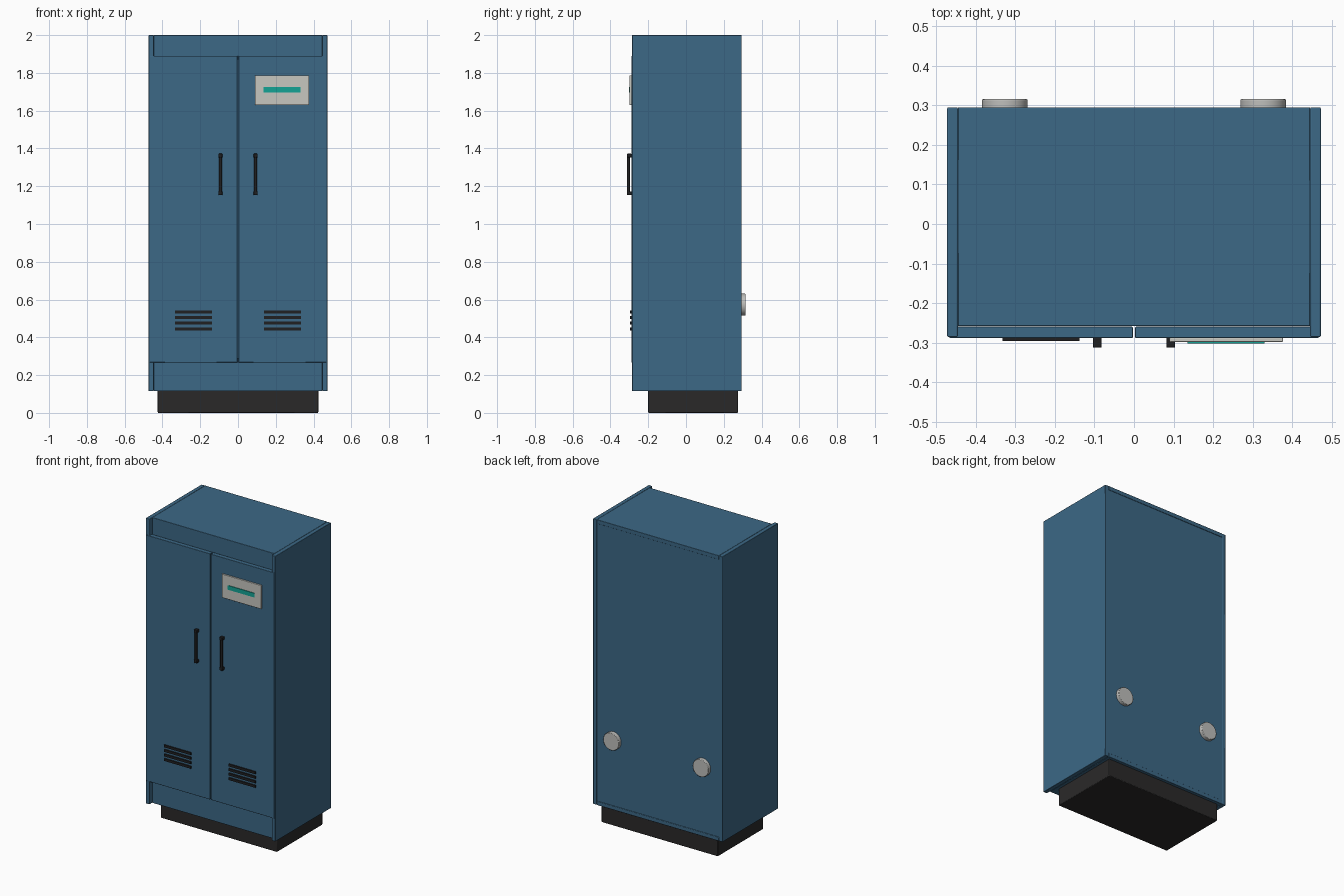
import bpy
import math

if "Cube" in bpy.data.objects:
    bpy.data.objects.remove(bpy.data.objects["Cube"], do_unlink=True)


def material(name, r, g, b):
    m = bpy.data.materials.new(name)
    m.use_nodes = True
    m.diffuse_color = (r, g, b, 1)
    bsdf = next(n for n in m.node_tree.nodes if n.type == 'BSDF_PRINCIPLED')
    bsdf.inputs["Base Color"].default_value = (r, g, b, 1)
    return m


BLUE = material("cabinet blue", 0.045, 0.138, 0.238)
BLACK = material("plinth black", 0.023, 0.022, 0.022)
DARK = material("handle black", 0.014, 0.014, 0.015)
PALE = material("panel grey", 0.57, 0.57, 0.53)
METAL = material("port grey", 0.52, 0.52, 0.50)
TEAL = material("display teal", 0.007, 0.37, 0.30)


def finish(obj, name, mat, bevel):
    obj.name = name
    obj.data.materials.append(mat)
    if bevel:
        mod = obj.modifiers.new("edge", 'BEVEL')
        mod.width = bevel
        mod.segments = 2
        bpy.ops.object.shade_smooth_by_angle(angle=math.radians(40))
    return obj


def box(name, mat, x, y, z, bevel=0.0):
    """Box from (min, max) ranges on each axis."""
    mid = [sum(r) / 2 for r in (x, y, z)]
    bpy.ops.mesh.primitive_cube_add(size=1, location=mid)
    obj = bpy.context.object
    obj.scale = [r[1] - r[0] for r in (x, y, z)]
    bpy.ops.object.transform_apply(location=False, rotation=False, scale=True)
    return finish(obj, name, mat, bevel)


def cylinder(name, mat, radius, depth, loc, rot=(0, 0, 0), bevel=0.0, sides=32):
    bpy.ops.mesh.primitive_cylinder_add(vertices=sides, radius=radius,
                                        depth=depth, location=loc, rotation=rot)
    obj = finish(bpy.context.object, name, mat, bevel)
    bpy.ops.object.shade_smooth_by_angle(angle=math.radians(40))
    return obj


def span(a, b, side):
    """Mirror an x range to the given side."""
    return (a, b) if side > 0 else (-b, -a)


# Carcass
INNER = (-0.446, 0.446)
BOTTOM, TOP = 0.115, 2.0
FRONT, BACK = -0.258, 0.295
box("plinth", BLACK, (-0.425, 0.425), (-0.2, 0.275), (0, 0.13), 0.004)
box("top_panel", BLUE, INNER, (FRONT, BACK), (TOP - 0.026, TOP), 0.002)
box("bottom_panel", BLUE, INNER, (FRONT, BACK), (BOTTOM, BOTTOM + 0.026), 0.002)
box("back_panel", BLUE, INNER, (0.27, BACK - 0.003), (BOTTOM + 0.026, TOP - 0.026))
box("header_panel", BLUE, INNER, (FRONT, FRONT + 0.025), (1.87, TOP), 0.002)
box("kick_panel", BLUE, INNER, (FRONT, FRONT + 0.025), (BOTTOM, 0.29), 0.002)

for side, label in ((1, "left"), (-1, "right")):
    box(label + "_side_panel", BLUE, span(0.446, 0.473, side),
        (-0.286, BACK), (BOTTOM, TOP), 0.003)
    box(label + "_door", BLUE, span(0.003, 0.467, side),
        (-0.289, -0.26), (0.267, 1.89), 0.002)

    # Door handle
    hx = 0.093 * side
    cylinder(label + "_handle_bar", DARK, 0.008, 0.2, (hx, -0.305, 1.2625), sides=16)
    for end, hz in (("lower", 1.163), ("upper", 1.362)):
        box(f"{label}_handle_{end}_post", DARK, (hx - 0.011, hx + 0.011),
            (-0.313, -0.288), (hz - 0.01, hz + 0.01), 0.003)

    # Vent slats
    for i in range(4):
        z = 0.445 + 0.03 * i
        box(f"{label}_vent_slat_{i + 1}", DARK, span(0.138, 0.333, side),
            (-0.296, -0.287), (z - 0.008, z + 0.008))

    # Rear cable port
    cylinder(label + "_rear_port", METAL, 0.058, 0.027, (0.327 * side, 0.3025, 0.573),
             (math.pi / 2, 0, 0), 0.003)

# Control panel on the left door
box("control_panel", PALE, (0.09, 0.377), (-0.299, -0.288), (1.63, 1.786), 0.002)
box("control_display", TEAL, (0.136, 0.331), (-0.303, -0.298), (1.696, 1.724))
